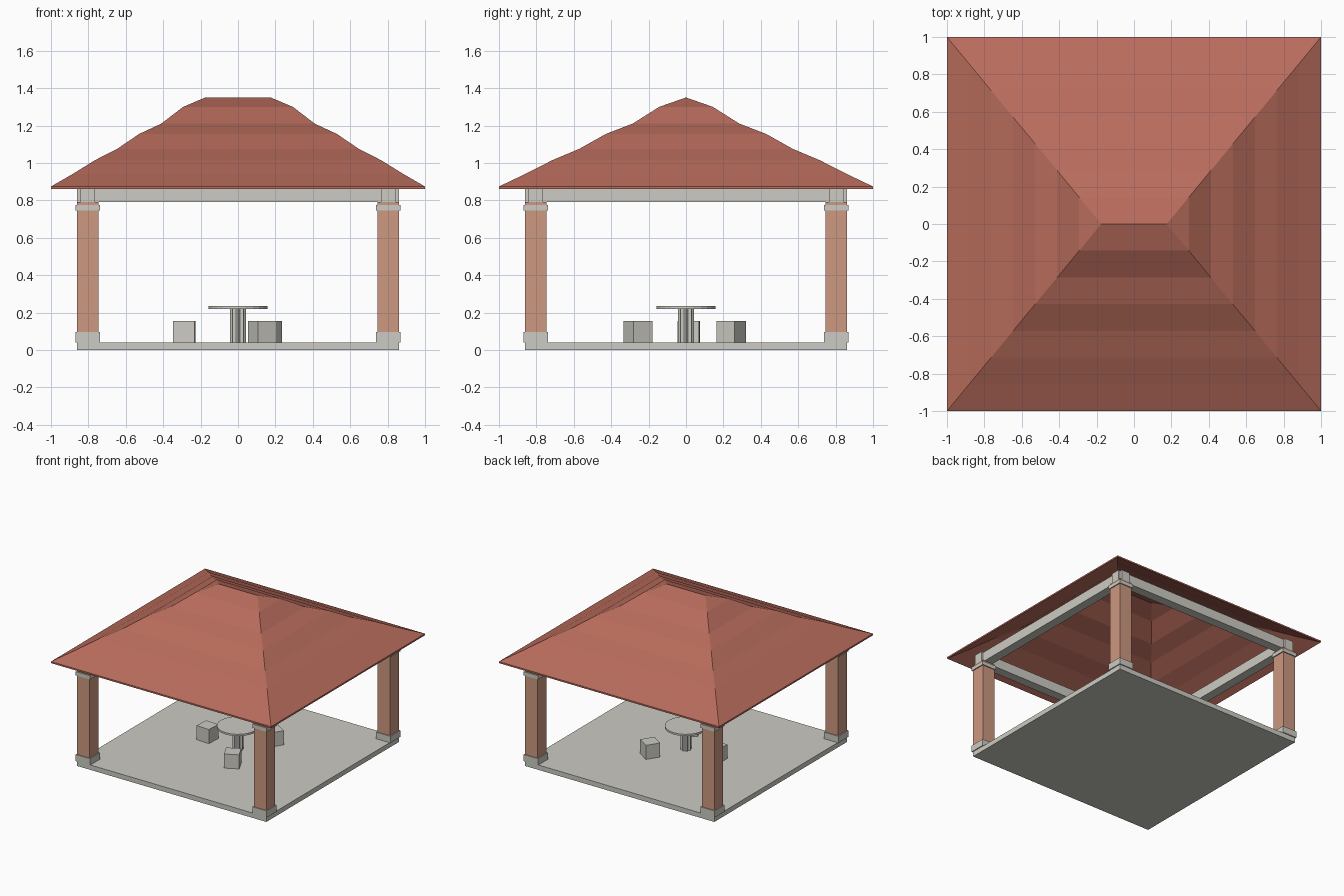
import bpy, bmesh, math
from mathutils import Matrix

cube = bpy.data.objects.get("Cube")
if cube:
    bpy.data.objects.remove(cube, do_unlink=True)


def material(name, rgb):
    linear = [((c / 255 + 0.055) / 1.055) ** 2.4 for c in rgb] + [1]
    mat = bpy.data.materials.new(name)
    mat.use_nodes = True
    mat.diffuse_color = linear
    mat.node_tree.nodes["Principled BSDF"].inputs["Base Color"].default_value = linear
    return mat


concrete = material("concrete", (204, 203, 195))
terracotta = material("terracotta", (205, 152, 128))
roof_red = material("roof_red", (184, 108, 92))


def finish(name, bm, mat):
    bmesh.ops.recalc_face_normals(bm, faces=bm.faces)
    mesh = bpy.data.meshes.new(name)
    bm.to_mesh(mesh)
    bm.free()
    mesh.materials.append(mat)
    obj = bpy.data.objects.new(name, mesh)
    bpy.context.collection.objects.link(obj)
    return obj


def box(name, x, y, z0, z1, wx, wy, mat, turn=0):
    bm = bmesh.new()
    bmesh.ops.create_cube(bm, size=1, matrix=Matrix.Diagonal((wx, wy, z1 - z0, 1)))
    obj = finish(name, bm, mat)
    obj.location = (x, y, (z0 + z1) / 2)
    obj.rotation_euler.z = turn
    return obj


def prism(name, radii, sides, z0, z1, mat):
    """Upright prism whose corner radius cycles through radii."""
    bm = bmesh.new()
    ring = []
    for i in range(sides):
        a = math.tau * i / sides
        r = radii[i % len(radii)]
        ring.append(bm.verts.new((r * math.cos(a), r * math.sin(a), z0)))
    base = bm.faces.new(ring)
    top = bmesh.ops.extrude_face_region(bm, geom=[base], use_keep_orig=True)["geom"]
    for v in top:
        if isinstance(v, bmesh.types.BMVert):
            v.co.z = z1
    return finish(name, bm, mat)


# Floor
box("floor_slab", 0, 0, 0, 0.04, 1.72, 1.72, concrete)

# Corner columns with plinth and capital
for sx, side in ((-1, "right"), (1, "left")):
    for sy, end in ((-1, "front"), (1, "back")):
        tag = f"{end}_{side}"
        x, y = sx * 0.803, sy * 0.803
        box(f"column_{tag}", x, y, 0.04, 0.79, 0.114, 0.114, terracotta)
        box(f"plinth_{tag}", x, y, 0.041, 0.095, 0.13, 0.13, concrete)
        box(f"capital_{tag}", x, y, 0.745, 0.776, 0.13, 0.13, concrete)

# Ring beams crossing at the corners
for s, end, side in ((-1, "front", "right"), (1, "back", "left")):
    box(f"beam_{end}", 0, s * 0.803, 0.79, 0.87, 1.72, 0.076, concrete)
    box(f"beam_{side}", s * 0.803, 0, 0.79, 0.87, 0.076, 1.72, concrete)

# Hipped roof shell in seven tiers, ridge to eave
heights = [1.35, 1.30, 1.21, 1.155, 1.075, 1.015, 0.942, 0.874]
ridge, shell = 0.175, 0.013
bm = bmesh.new()


def roof_ring(k, drop):
    y = k / 7
    x = ridge + (1 - ridge) * y
    return [bm.verts.new((sx * x, sy * y, heights[k] - drop))
            for sx, sy in ((-1, -1), (1, -1), (1, 1), (-1, 1))]


rings = [roof_ring(k, 0) for k in range(8)] + [roof_ring(k, shell) for k in reversed(range(8))]
for a, b in zip(rings, rings[1:]):
    for i in range(4):
        j = (i + 1) % 4
        bm.faces.new((a[i], a[j], b[j], b[i]))
bmesh.ops.remove_doubles(bm, verts=bm.verts, dist=0.0001)
finish("roof", bm, roof_red)

# Round table on a fluted pedestal
prism("table_top", [0.158], 24, 0.22, 0.235, concrete)
prism("table_pedestal", [0.042, 0.031], 16, 0.04, 0.22, concrete)

# Three block stools facing the table
for n in range(3):
    a = math.radians(57 + 120 * n)
    box(f"stool_{n + 1}", 0.288 * math.cos(a), 0.288 * math.sin(a),
        0.04, 0.156, 0.115, 0.115, concrete, a)
